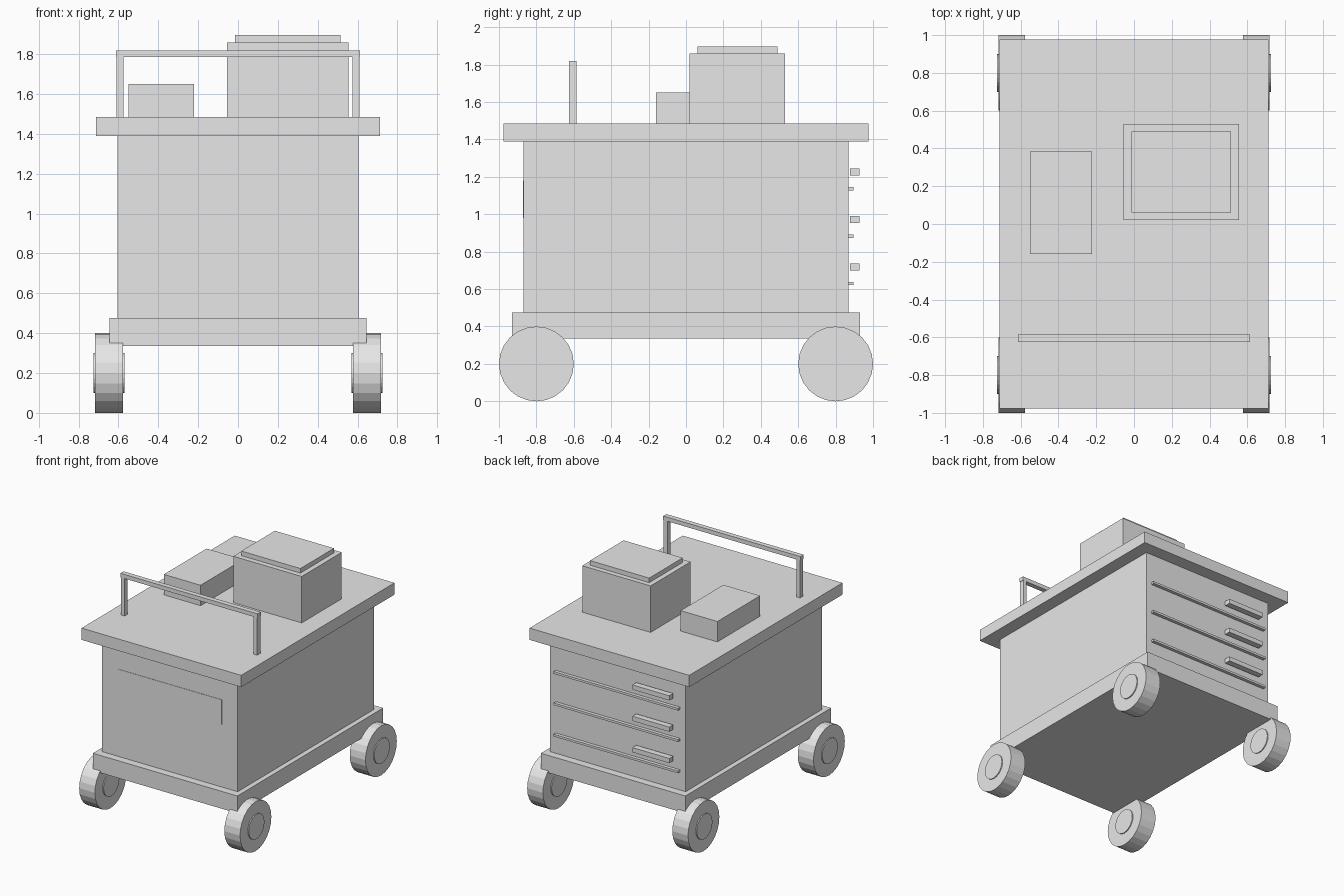
import bpy
import math

cube = bpy.data.objects.get("Cube")
if cube:
    bpy.data.objects.remove(cube, do_unlink=True)

# One plain material for the whole cart
GREY = (0.8, 0.8, 0.8, 1)
grey = bpy.data.materials.new("light_grey")
grey.use_nodes = True
grey.diffuse_color = GREY
grey.node_tree.nodes["Principled BSDF"].inputs["Base Color"].default_value = GREY


def box(name, x, y, z):
    """Box spanning the given (low, high) range on each axis."""
    spans = (x, y, z)
    bpy.ops.mesh.primitive_cube_add(size=1, location=[(a + b) / 2 for a, b in spans])
    ob = bpy.context.object
    ob.name = name
    ob.scale = [b - a for a, b in spans]
    bpy.ops.object.transform_apply(location=False, rotation=False, scale=True)
    ob.data.materials.append(grey)
    return ob


def disc(name, radius, width, location):
    """Flat-shaded cylinder with its axle along x."""
    bpy.ops.mesh.primitive_cylinder_add(vertices=24, radius=radius, depth=width,
                                        location=location, rotation=(0, math.pi / 2, 0))
    ob = bpy.context.object
    ob.name = name
    ob.data.materials.append(grey)
    return ob


def around(half):
    return (-half, half)


# Cabinet, base and worktop
TOP = 1.485
box("base", around(0.645), around(0.93), (0.335, 0.475))
box("cabinet", around(0.605), around(0.868), (0.475, 1.39))
box("worktop", around(0.713), around(0.977), (1.39, TOP))

# Thin plate on the front
box("front_plate", around(0.463), (-0.871, -0.86), (0.98, 1.18))

# Equipment on the worktop
box("tall_unit", (-0.055, 0.555), (0.02, 0.53), (TOP, 1.86))
box("tall_unit_lid", (-0.014, 0.514), (0.062, 0.49), (1.86, 1.897))
box("small_unit", (-0.55, -0.222), (-0.16, 0.385), (TOP, 1.65))

# Push handle
RAIL_Y = (-0.625, -0.585)
box("push_rail", around(0.613), RAIL_Y, (1.787, 1.82))
for side, x in (("right", (-0.609, -0.575)), ("left", (0.575, 0.609))):
    box("rail_post_" + side, x, RAIL_Y, (TOP, 1.787))

# Drawer strips and pulls on the back
for i in range(3):
    z = 0.63 + 0.253 * i
    box(f"drawer_strip_{i + 1}", around(0.555), (0.865, 0.895), (z - 0.009, z + 0.009))
    box(f"drawer_pull_{i + 1}", (-0.5, -0.17), (0.878, 0.927), (z + 0.07, z + 0.108))

# Wheels with hubs
for side, sx in (("right", -1), ("left", 1)):
    for end, sy in (("front", -1), ("back", 1)):
        place = (sx * 0.648, sy * 0.8, 0.2)
        disc(f"wheel_{end}_{side}", 0.2, 0.14, place)
        disc(f"hub_{end}_{side}", 0.1, 0.156, place)
